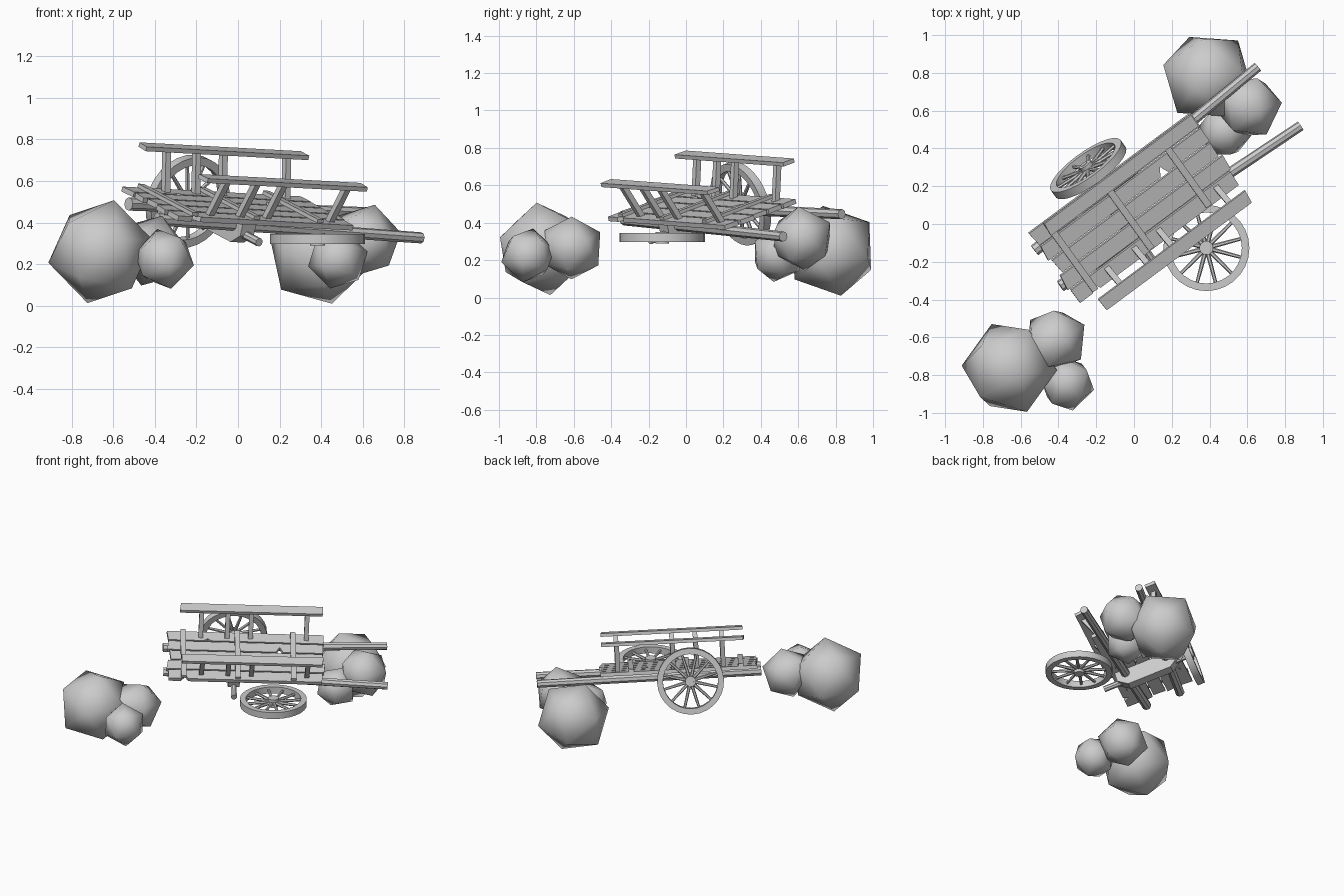
import bpy, bmesh, math, random
from mathutils import Matrix, Vector

if "Cube" in bpy.data.objects:
    bpy.data.objects.remove(bpy.data.objects["Cube"])

random.seed(4)

# Tilted cart frame: local x = forward, y = left, z = up from the bed
X = Vector((0.803, 0.596, -0.044)).normalized()
Y = Vector((-0.596, 0.803, 0.31))
Y = (Y - X * Y.dot(X)).normalized()
Z = X.cross(Y)
CART = Matrix.Translation((-0.053, 0.066, 0.431)) @ Matrix((X, Y, Z)).transposed().to_4x4()


def finish(name, bm, mat=CART, smooth=None):
    bmesh.ops.recalc_face_normals(bm, faces=bm.faces)
    me = bpy.data.meshes.new(name)
    bm.to_mesh(me)
    bm.free()
    me.transform(mat)
    ob = bpy.data.objects.new(name, me)
    bpy.context.collection.objects.link(ob)
    if smooth:
        bpy.context.view_layer.objects.active = ob
        ob.select_set(True)
        bpy.ops.object.shade_smooth_by_angle(angle=math.radians(smooth))
        ob.select_set(False)
    return ob


def rod(bm, a, b, r1, r2, n=8):
    """Tapered n-sided bar between two points."""
    a, b = Vector(a), Vector(b)
    d = b - a
    m = Matrix.Translation((a + b) / 2) @ d.to_track_quat('Z', 'Y').to_matrix().to_4x4() \
        @ Matrix.Rotation(math.pi / n, 4, 'Z')
    bmesh.ops.create_cone(bm, cap_ends=True, segments=n, radius1=r1, radius2=r2,
                          depth=d.length, matrix=m)


def extrude(bm, pts, vec):
    """Solid from a flat outline."""
    f = bm.faces.new([bm.verts.new(p) for p in pts])
    r = bmesh.ops.extrude_face_region(bm, geom=[f])
    bmesh.ops.translate(bm, vec=vec,
                        verts=[v for v in r['geom'] if isinstance(v, bmesh.types.BMVert)])


def plank(name, x0, x1, y0, y1, z, t, chips=(), rag=0.008):
    """Board along x with ragged ends; chips are (x, depth) nicks in the right edge."""
    j = lambda: random.uniform(-rag, rag)
    pts = [(x0 + j(), y0, z)]
    for cx, d in chips:
        pts += [(cx - 0.03, y0, z), (cx, y0 + d, z), (cx + 0.02, y0, z)]
    pts += [(x1 + j(), y0, z), (x1 + j(), y1, z), (x0 + j(), y1, z)]
    bm = bmesh.new()
    extrude(bm, pts, (0, 0, t))
    finish(name, bm)


# Bed planks
ends = [(-0.47, 0.58), (-0.48, 0.59), (-0.46, 0.58), (-0.475, 0.59), (-0.475, 0.585)]
chips = [[(-0.36, 0.04)], [], [], [(0.29, 0.05)], [(-0.2, 0.02)]]
for i in range(5):
    y = -0.245 + i * 0.0975
    plank(f"bed_plank_{i}", *ends[i], y, y + 0.087, 0.03, 0.025, chips[i])

# Cross battens on the bed
for i, x in enumerate((-0.37, 0.0, 0.38)):
    bm = bmesh.new()
    extrude(bm, [(x - 0.018, -0.235, 0.055), (x + 0.018, -0.235, 0.055),
                 (x + 0.018, 0.235, 0.055), (x - 0.018, 0.235, 0.055)], (0, 0, 0.018))
    finish(f"cross_batten_{i}", bm)

# Shafts, side rails and leaning posts
for s, side in ((1, "left"), (-1, "right")):
    bm = bmesh.new()
    rod(bm, (-0.505, s * 0.122, 0), (1.025, s * 0.202, 0), 0.032, 0.027, 8)
    finish(f"shaft_{side}", bm)
    ry = s * 0.252 - (0.012 if s < 0 else 0)
    plank(f"side_rail_{side}", -0.398, 0.572, ry - 0.037, ry + 0.037, 0.242, 0.022)
    bm = bmesh.new()
    for x in (-0.25, -0.07, 0.09, 0.47):
        rod(bm, (x, s * 0.18, 0.03), (x, ry, 0.245), 0.022, 0.022, 4)
    finish(f"rail_posts_{side}", bm)

# Axle and its bolster
bm = bmesh.new()
rod(bm, (-0.025, -0.325, -0.033), (-0.025, 0.335, -0.033), 0.021, 0.021, 8)
finish("axle", bm)
bm = bmesh.new()
extrude(bm, [(-0.065, -0.22, 0.03), (-0.065, -0.22, -0.035), (-0.065, -0.155, -0.085),
             (-0.065, 0.155, -0.085), (-0.065, 0.22, -0.035), (-0.065, 0.22, 0.03)], (0.08, 0, 0))
finish("axle_bolster", bm)


# Spoked wheels
def wheel(name, mat):
    bm = bmesh.new()
    n, ro, ri, h = 28, 0.228, 0.188, 0.024
    rings = []
    for r, z in ((ri, -h), (ro, -h), (ro, h), (ri, h)):
        rings.append([bm.verts.new((r * math.cos(2 * math.pi * k / n),
                                    r * math.sin(2 * math.pi * k / n), z)) for k in range(n)])
    for a in range(4):
        p, q = rings[a], rings[(a + 1) % 4]
        for k in range(n):
            bm.faces.new((p[k], p[(k + 1) % n], q[(k + 1) % n], q[k]))
    for k in range(12):
        a = 2 * math.pi * (k + 0.5) / 12
        c = Vector((math.cos(a), math.sin(a), 0))
        rod(bm, c * 0.025, c * 0.195, 0.012, 0.009, 6)
    rod(bm, (0, 0, -0.03), (0, 0, 0.03), 0.037, 0.037, 12)
    finish(name, bm, mat, 35)


wheel("wheel_left", CART @ Matrix.Translation((-0.02, 0.303, -0.02))
      @ Matrix.Rotation(math.radians(-90), 4, 'X'))
wheel("wheel_fallen", Matrix.Translation((0.383, -0.127, 0.32)))


# Boulders: icosahedra, with the faces buried in the largest one removed
def orient(pole, ref):
    """Rotation putting one corner along pole and a lower corner towards ref."""
    pole, ref = Vector(pole).normalized(), Vector(ref)
    ref = (ref - pole * ref.dot(pole)).normalized()
    return Matrix((ref, pole.cross(ref), pole)).transposed().to_4x4() \
        @ Matrix.Rotation(math.radians(36), 4, 'Z')


REAR = orient((0.065, -0.037, 0.25), (-0.225, 0.015, -0.076))
FRONT = orient((-0.065, -0.05, 0.25), (-0.2, -0.04, -0.15))


def boulder(name, c, r, base, spin=0, parent=None):
    bm = bmesh.new()
    c = Vector(c)
    bmesh.ops.create_icosphere(bm, subdivisions=1, radius=r, matrix=Matrix.Translation(c)
                               @ Matrix.Rotation(math.radians(spin), 4, 'Z') @ base)
    if parent:
        pc, pr = Vector(parent[0]), parent[1]
        gone = [f for f in bm.faces if (f.calc_center_median() - pc).length < pr * 0.75]
        bmesh.ops.delete(bm, geom=gone, context='FACES')
    finish(name, bm, Matrix(), 180)


big_a = ((-0.66, -0.762, 0.26), 0.258)
big_b = ((0.39, 0.78, 0.25), 0.253)
boulder("boulder_rear_large", *big_a, REAR)
boulder("boulder_rear_medium", (-0.415, -0.612, 0.265), 0.175, REAR, 30, big_a)
boulder("boulder_rear_small", (-0.355, -0.845, 0.225), 0.15, REAR, 170, big_a)
boulder("boulder_front_large", *big_b, FRONT)
boulder("boulder_front_medium", (0.61, 0.62, 0.315), 0.178, REAR, 10, big_b)
boulder("boulder_front_small", (0.48, 0.49, 0.225), 0.148, REAR, 60, big_b)
